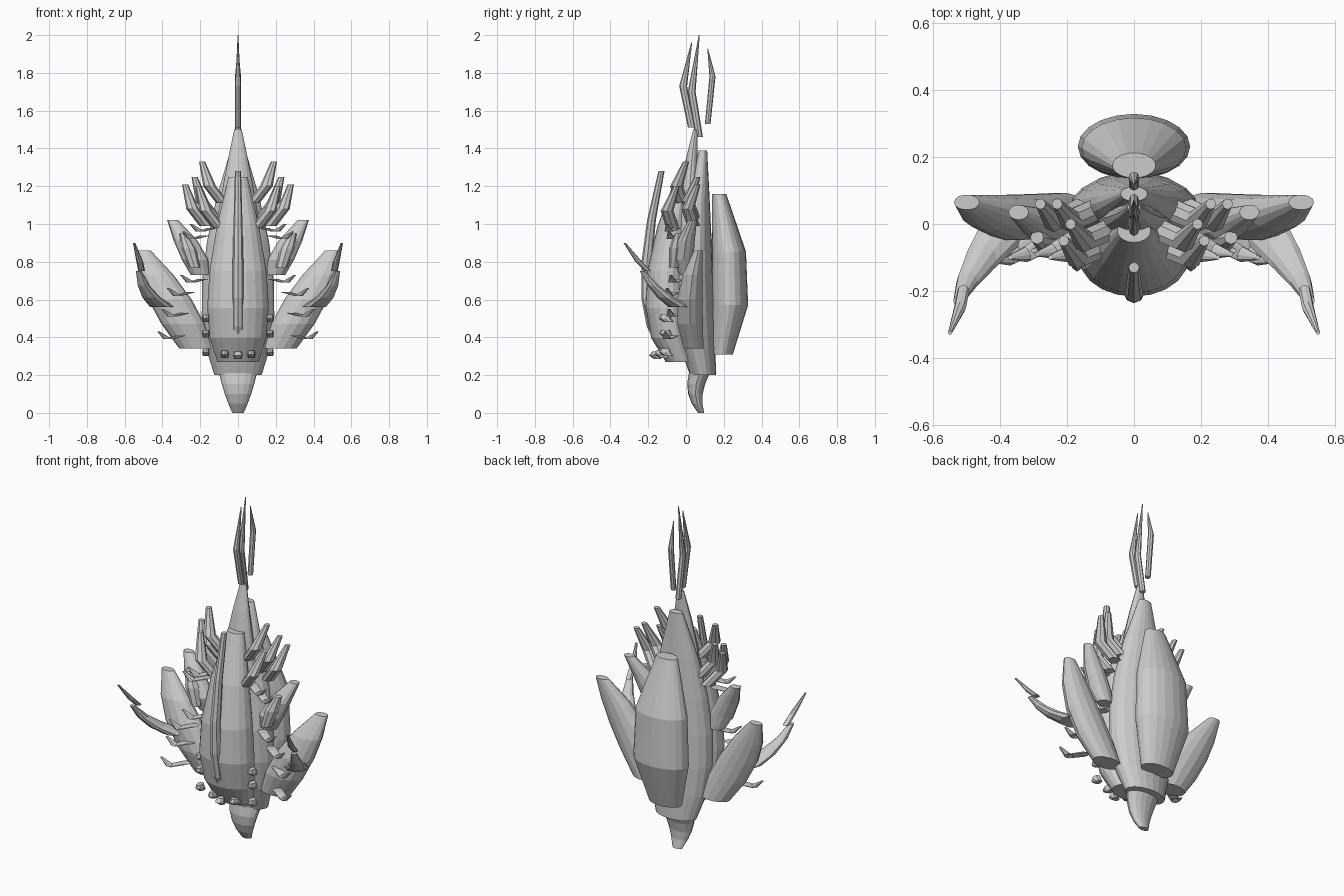
import bpy
import bmesh
from math import cos, sin, tau
from mathutils import Vector

cube = bpy.data.objects.get("Cube")
if cube:
    bpy.data.objects.remove(cube, do_unlink=True)


def blend(start, middle, end, t):
    """Smooth curve passing through three values."""
    first = (1 - t) * (1 - 2 * t)
    last = t * (2 * t - 1)
    return start * first + middle * (1 - first - last) + end * last


def loft(name, bottom, middle, top, widths, depth=1.0, steps=2, sides=8, mirror=False):
    """Capped low-poly spindle of level ellipses along a curved path."""
    path = [Vector(point) for point in (bottom, middle, top)]
    bm = bmesh.new()
    rings = []
    for step in range(steps + 1):
        centre = blend(*path, step / steps)
        radius = blend(*widths, step / steps)
        ring = []
        for side in range(sides):
            angle = tau * side / sides
            offset = Vector((cos(angle), depth * sin(angle), 0))
            ring.append(bm.verts.new(centre + radius * offset))
        rings.append(ring)
    for lower, upper in zip(rings, rings[1:]):
        for side in range(sides):
            after = (side + 1) % sides
            bm.faces.new((lower[side], lower[after], upper[after], upper[side]))
    bm.faces.new(reversed(rings[0]))
    bm.faces.new(rings[-1])
    bmesh.ops.recalc_face_normals(bm, faces=bm.faces)
    mesh = bpy.data.meshes.new(name)
    bm.to_mesh(mesh)
    bm.free()
    obj = bpy.data.objects.new(name, mesh)
    bpy.context.collection.objects.link(obj)
    if mirror:
        obj.modifiers.new("Mirror", 'MIRROR')


def hooked(name, tip, root_offset, bend_offset, widths):
    """Mirrored pair of bent limbs placed by their tips."""
    end = Vector(tip)
    loft(name, bottom=end + Vector(root_offset), middle=end + Vector(bend_offset),
         top=end, widths=widths, mirror=True)


# Central hull, tail and the plated shells
loft("main_hull", bottom=(0, .09, .2), middle=(0, .04, .7), top=(0, .09, 1.39),
     widths=(.125, .19, .04), depth=.55, steps=6, sides=20)
loft("tail", bottom=(0, .08, 0), middle=(0, .05, .1), top=(0, .07, .21),
     widths=(.03, .07, .1), depth=.55, steps=4, sides=16)
loft("neck", bottom=(0, .02, .9), middle=(0, .02, 1.2), top=(0, .05, 1.5),
     widths=(.13, .08, .02), depth=.6, steps=4, sides=16)
loft("back_shell", bottom=(0, .19, .31), middle=(0, .235, .71), top=(0, .175, 1.16),
     widths=(.1, .172, .065), depth=.58, steps=3, sides=20)
loft("front_shell", bottom=(0, -.03, .27), middle=(0, -.105, .65), top=(0, -.02, 1.25),
     widths=(.11, .16, .05), depth=.7, steps=5, sides=20)

# Front ridge
loft("front_ridge", bottom=(0, -.12, .34), middle=(0, -.21, .7), top=(0, -.13, 1.28),
     widths=(.03, .03, .016), steps=5)

# Crown blades
slim = (.015, .016, .002)
loft("front_blade", bottom=(0, .03, 1.51), middle=(0, -.015, 1.73), top=(0, .03, 1.96),
     widths=slim, depth=1.3)
loft("middle_blade", bottom=(0, .07, 1.46), middle=(0, .03, 1.7), top=(0, .07, 2),
     widths=slim, depth=1.3)
loft("back_blade", bottom=(0, .115, 1.53), middle=(0, .14, 1.78), top=(0, .115, 1.93),
     widths=slim)

# Large lower arms with their two-part claws
loft("lower_arm", bottom=(.22, .04, .34), middle=(.36, .02, .6), top=(.5, .065, .86),
     widths=(.09, .115, .038), depth=.6, steps=4, sides=14, mirror=True)
loft("lower_claw", bottom=(.4, -.03, .56), middle=(.48, -.14, .64), top=(.525, -.23, .75),
     widths=(.065, .04, .015), steps=3, sides=10, mirror=True)
loft("claw_tip", bottom=(.51, -.2, .75), middle=(.52, -.25, .8), top=(.55, -.325, .9),
     widths=(.018, .018, .006), mirror=True)

# Side limbs stacked up the hull
loft("middle_arm", bottom=(.2, 0, .73), middle=(.25, -.01, .86), top=(.345, .035, 1.02),
     widths=(.05, .07, .03), depth=.75, steps=3, sides=12, mirror=True)
loft("middle_claw", bottom=(.23, -.06, .77), middle=(.26, -.05, .87), top=(.29, -.04, .95),
     widths=(.03, .04, .02), mirror=True)
limb_tips = [(.28, .06, 1.21), (.23, .06, 1.25), (.19, 0, 1.33), (.21, -.05, 1.2)]
for number, tip in enumerate(limb_tips, start=1):
    hooked(f"upper_limb_{number}", tip, root_offset=(-.11, -.02, -.22),
           bend_offset=(-.04, -.05, -.13), widths=(.035, .034, .016))

# Small hooked feelers
feeler_tips = [(.29, -.09, .96), (.25, -.1, 1), (.37, -.1, .66),
               (.3, -.08, .73), (.42, -.11, .43), (.4, -.09, .55)]
for number, tip in enumerate(feeler_tips, start=1):
    hooked(f"feeler_{number}", tip, root_offset=(-.12, .05, -.02),
           bend_offset=(-.05, .01, -.04), widths=(.028, .024, .007))

# Short pegs around the lower front
for number, height in enumerate((.32, .42, .5), start=1):
    loft(f"side_peg_{number}", bottom=(.17, -.09, height - .02), middle=(.17, -.11, height),
         top=(.17, -.11, height + .02), widths=(.016, .02, .016), depth=1.6, mirror=True)
loft("front_peg", bottom=(.07, -.11, .29), middle=(.07, -.13, .31), top=(.07, -.13, .33),
     widths=(.016, .022, .016), depth=1.8, mirror=True)
loft("centre_peg", bottom=(0, -.15, .285), middle=(0, -.17, .305), top=(0, -.16, .325),
     widths=(.02, .026, .018))
